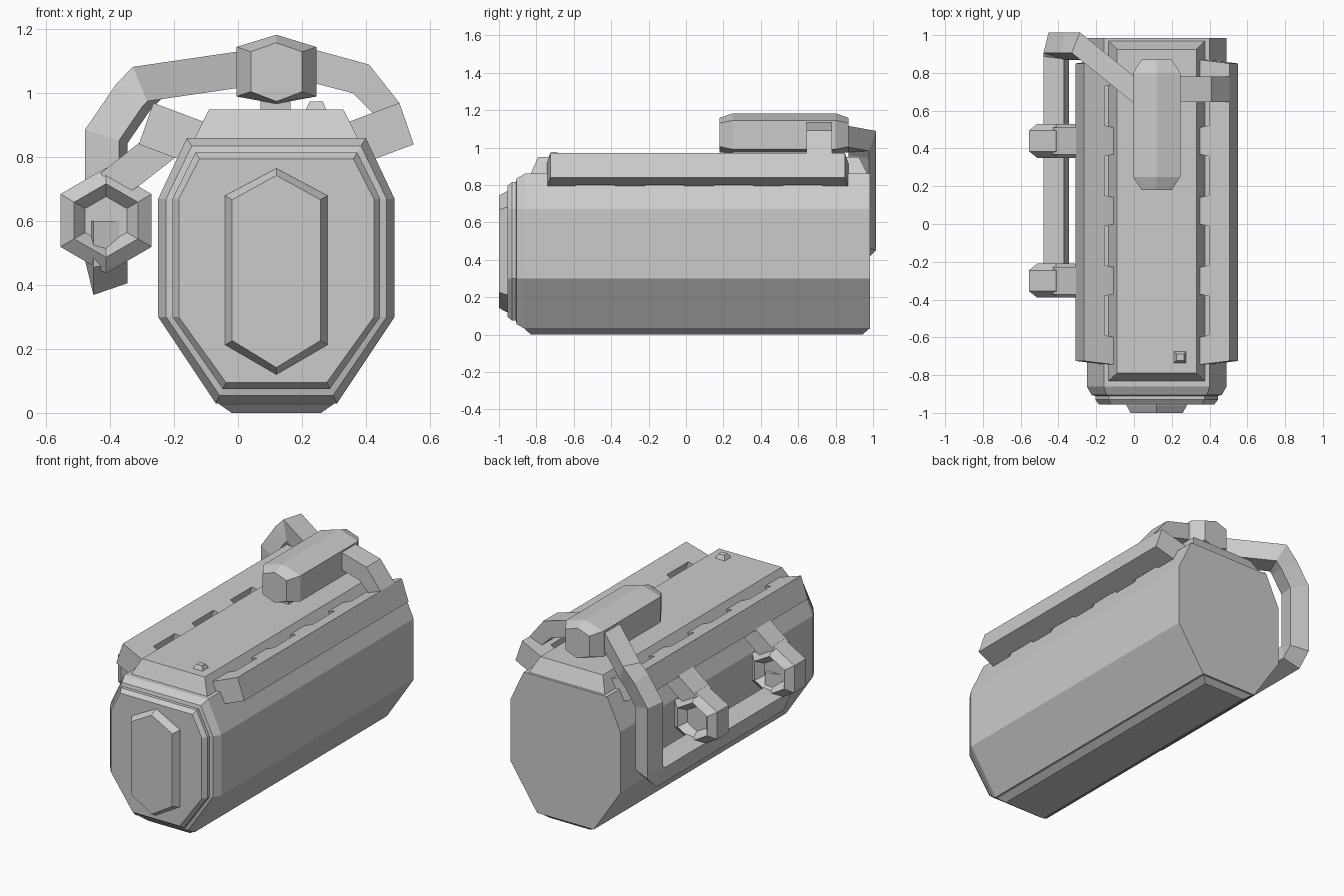
import bpy, bmesh, math
from mathutils import Vector

if "Cube" in bpy.data.objects:
    bpy.data.objects.remove(bpy.data.objects["Cube"])

CX = 0.12  # centre line of the main body


def loft(name, loops):
    """Bridge equal-length loops of 3D points and cap both ends."""
    bm = bmesh.new()
    rows = [[bm.verts.new(p) for p in lp] for lp in loops]
    n = len(rows[0])
    for a, b in zip(rows, rows[1:]):
        for i in range(n):
            j = (i + 1) % n
            bm.faces.new((a[i], a[j], b[j], b[i]))
    bm.faces.new(rows[0])
    bm.faces.new(rows[-1])
    bmesh.ops.recalc_face_normals(bm, faces=bm.faces)
    me = bpy.data.meshes.new(name)
    bm.to_mesh(me)
    bm.free()
    ob = bpy.data.objects.new(name, me)
    bpy.context.collection.objects.link(ob)
    return ob


def prism_y(name, pts, y0, y1):
    return loft(name, [[(x, y, z) for x, z in pts] for y in (y0, y1)])


def sym(half, y):
    """Mirror a half profile (offset from centre, z) into a closed loop."""
    right = [(CX + w, y, z) for w, z in half]
    left = [(CX - w, y, z) for w, z in reversed(half) if w > 0]
    return right + left


def rect(x0, x1, y0, y1, z):
    return [(x0, y0, z), (x1, y0, z), (x1, y1, z), (x0, y1, z)]


def sweep(name, path, start):
    """Sweep a section along a path with mitred corners."""
    path = [Vector(p) for p in path]
    loop = [Vector(p) for p in start]
    loops = [loop]
    for i in range(1, len(path)):
        d = (path[i] - path[i - 1]).normalized()
        nrm = d
        if i + 1 < len(path):
            nrm = (d + (path[i + 1] - path[i]).normalized()).normalized()
        loop = [p + d * ((path[i] - p).dot(nrm) / d.dot(nrm)) for p in loop]
        loops.append(loop)
    return loft(name, loops)


# Main body with stepped, chamfered front
def body_ring(y, d):
    return sym([(0.19 - 0.5 * d, 0.03 + d), (0.37 - d, 0.30),
                (0.37 - d, 0.67), (0.28 - 0.6 * d, 0.86 - d)], y)


loft("main_body", [body_ring(y, d) for y, d in (
    (0.985, 0), (-0.86, 0), (-0.905, 0.025), (-0.91, 0.045),
    (-0.93, 0.045), (-0.955, 0.065))])


# Raised front panel
def panel(y, d):
    return sym([(0, 0.12 + d), (0.16 - d, 0.213 + d * 0.6),
                (0.16 - d, 0.68 - d * 0.6), (0, 0.765 - d)], y)


loft("front_panel", [panel(-0.94, 0), panel(-0.96, 0), panel(-1.0, 0.022)])

# Base skid and top deck
loft("base_skid", [rect(-0.06, 0.30, -0.86, 0.975, 0.04),
                   rect(-0.06, 0.30, -0.86, 0.975, 0.028),
                   rect(-0.02, 0.26, -0.83, 0.945, 0.0)])
loft("top_deck", [rect(-0.14, 0.38, -0.835, 0.975, 0.85),
                  rect(-0.09, 0.33, -0.79, 0.925, 0.95)])
loft("deck_button", [rect(0.207, 0.28, -0.74, -0.67, 0.94),
                     rect(0.225, 0.265, -0.722, -0.688, 0.975)])

# Notched side rails, tilted outward
outline = [(0.171, 0.85), (0.171, -0.725), (0, -0.745)]
for y in (-0.6, -0.23, 0.14, 0.51):
    outline += [(0, y), (0.055, y + 0.012), (0.055, y + 0.218), (0, y + 0.23)]
outline.append((0, 0.87))
for side, label in ((1, "right"), (-1, "left")):
    loft(label + "_rail", [
        [(CX + side * (0.225 + 0.936 * u + 0.045 * v), y,
          0.91 + 0.351 * u - 0.13 * v) for u, y in outline] for v in (0, 1)])


# Hexagonal canister above the deck
def can(y, s, d):
    return sym([(0, 0.967 + d * 0.3), (s, 0.99 + d * 0.6),
                (s, 1.145 - d * 0.6), (0, 1.183 - d)], y)


loft("top_canister", [can(0.18, 0.08, 0.025), can(0.25, 0.125, 0),
                      can(0.80, 0.125, 0), can(0.87, 0.08, 0.025)])
loft("canister_post", [rect(0.07, 0.165, 0.25, 0.75, z) for z in (0.94, 1.0)])

# Right bracket from canister to rail
prism_y("right_bracket", [(0.20, 1.145), (0.245, 1.135), (0.41, 1.09),
                          (0.505, 0.97), (0.43, 0.93), (0.36, 1.0),
                          (0.245, 1.03), (0.20, 1.04)], 0.645, 0.78)

# Left hose: out of the canister, down the back, forward under the clamps
X, Y = -0.412, 0.942
sweep("left_hose",
      [(0.03, 0.686, 1.078), (-0.285, Y, 1.032), (-0.33, Y, 0.985),
       (X, Y, 0.865), (X, Y, 0.48), (X, Y - 0.04, 0.442),
       (X, -0.26, 0.442), (X, -0.30, 0.485), (X, -0.30, 0.60)],
      [(0.03, 0.686 + a * 0.072, 1.078 + b * 0.057)
       for a, b in ((-1, -1), (1, -1), (1, 1), (-1, 1))])


# Hexagonal hose clamps with recessed ends, and their arms to the rail
def hexagon(r, y):
    return [(-0.413 + r * math.sin(k * math.pi / 3), y,
             0.602 + r * math.cos(k * math.pi / 3)) for k in range(6)]


for yc, label in ((0.44, "rear"), (-0.30, "front")):
    loft(label + "_clamp", [hexagon(r, yc + dy) for r, dy in (
        (0.075, -0.045), (0.115, -0.09), (0.165, -0.055),
        (0.165, 0.055), (0.115, 0.09), (0.075, 0.045))])
    prism_y(label + "_clamp_arm", [(-0.43, 0.75), (-0.29, 0.86),
                                   (-0.17, 0.82), (-0.31, 0.71),
                                   (-0.36, 0.68)], yc - 0.072, yc + 0.072)
